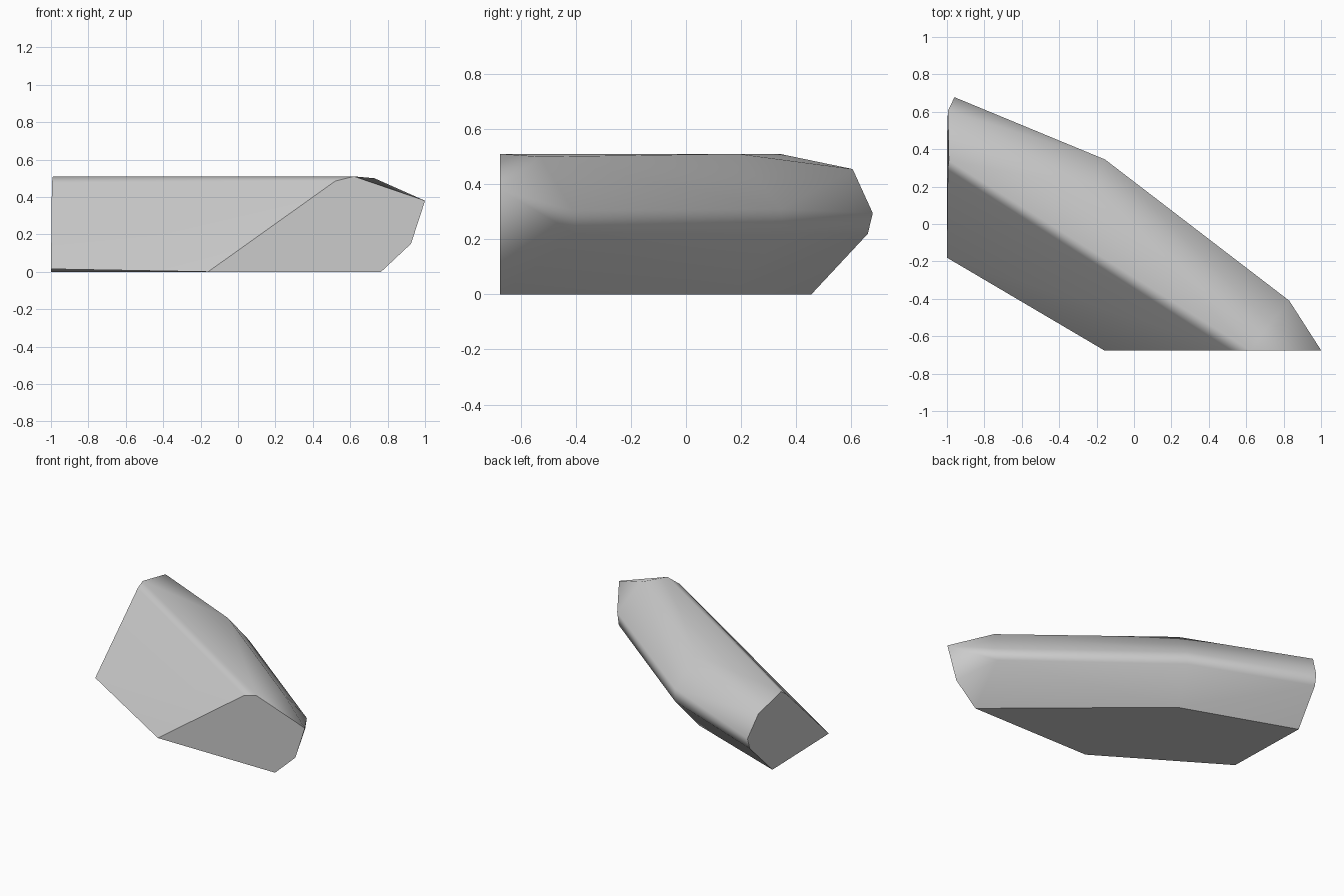
import bpy, bmesh
from mathutils import Vector

cube = bpy.data.objects.get("Cube")
if cube:
    bpy.data.objects.remove(cube, do_unlink=True)

mat = bpy.data.materials.new("plain grey")
mat.use_nodes = True
grey = (0.6, 0.6, 0.6, 1)
mat.diffuse_color = grey
mat.node_tree.nodes["Principled BSDF"].inputs["Base Color"].default_value = grey

# Cross-sections of the slanted bar, from the front cap to the side cap
front_cap = [(-0.16, -0.675, 0), (0.52, -0.675, 0.485), (0.62, -0.675, 0.51),
             (1, -0.675, 0.38), (0.925, -0.675, 0.15), (0.765, -0.675, 0)]
shoulder = [(0.73, -0.53, 0.5), (0.83, -0.41, 0.305), (0.81, -0.4, 0.22)]
middle = [(-0.21, 0.19, 0.51), (-0.155, 0.345, 0.31),
          (-0.155, 0.345, 0.22), (-0.22, 0.17, 0)]
side_cap = [(-1, -0.18, 0.015), (-0.995, 0.29, 0.475), (-0.99, 0.34, 0.51),
            (-0.995, 0.605, 0.455), (-0.96, 0.678, 0.295),
            (-0.965, 0.66, 0.22), (-1, 0.455, 0)]

# Skin the sections into one faceted solid
bm = bmesh.new()
for point in front_cap + shoulder + middle + side_cap:
    bm.verts.new(point)
hull = bmesh.ops.convex_hull(bm, input=bm.verts[:])
loose = [v for v in bm.verts if not v.link_faces]
bmesh.ops.delete(bm, geom=loose, context='VERTS')
bmesh.ops.dissolve_limit(bm, angle_limit=0.05, verts=bm.verts[:], edges=bm.edges[:])
bmesh.ops.recalc_face_normals(bm, faces=bm.faces[:])

# Smooth body, with crisp edges round the caps and the base
def flat_side(face):
    n = face.normal
    return n.z < -0.9 or n.y < -0.95 or n.x < -0.9

for face in bm.faces:
    face.smooth = True
for edge in bm.edges:
    a, b = edge.link_faces
    edge.smooth = flat_side(a) == flat_side(b) and edge.calc_face_angle() < 1.1

mesh = bpy.data.meshes.new("slanted_bar")
bm.to_mesh(mesh)
bm.free()
mesh.materials.append(mat)
bar = bpy.data.objects.new("slanted_bar", mesh)
bpy.context.collection.objects.link(bar)

# Keep the broad faces flat and let the narrow ones carry the bend
weights = bar.modifiers.new("face_weights", 'WEIGHTED_NORMAL')
weights.keep_sharp = True
